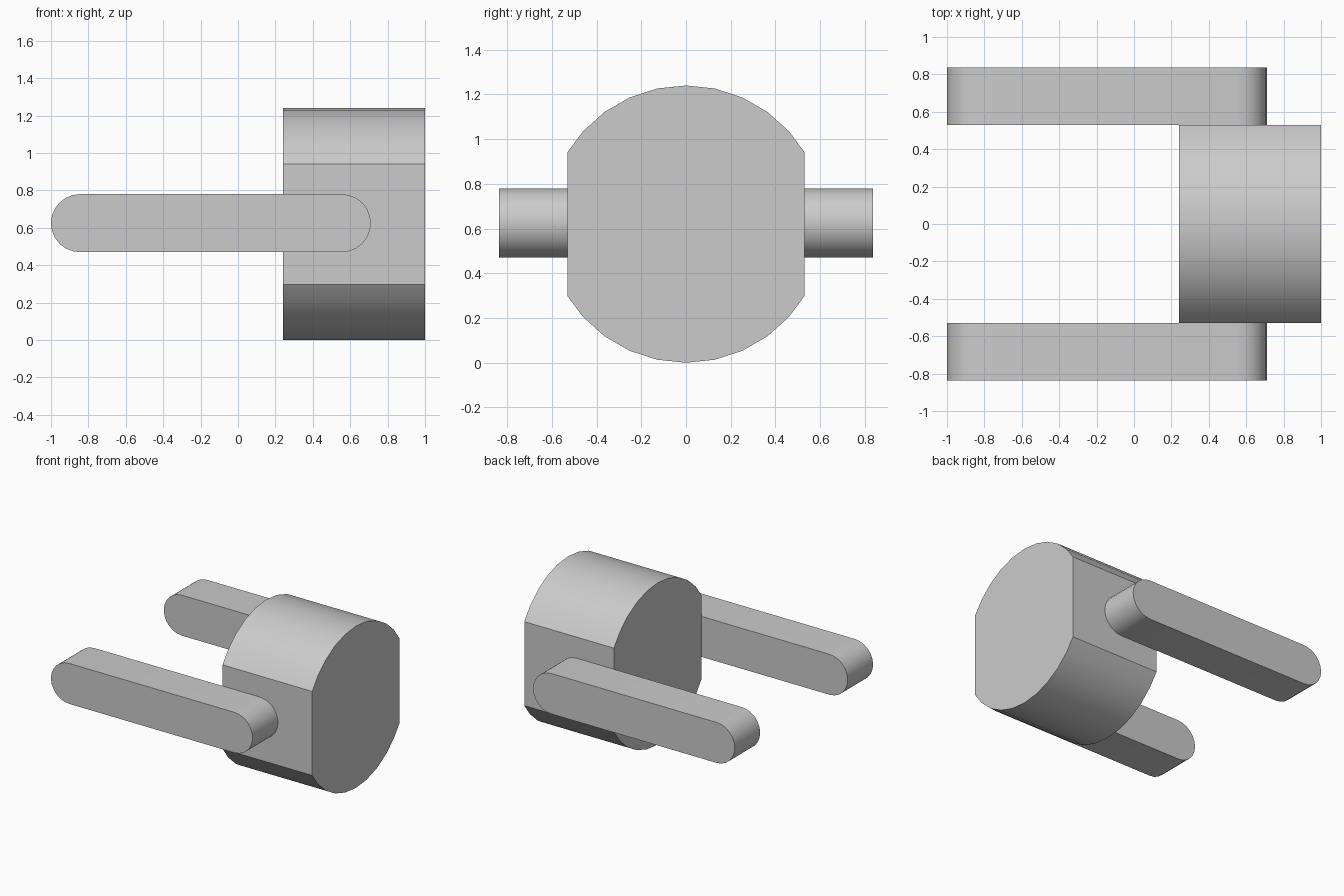
import bpy, bmesh
from math import sin, cos, pi, radians, asin

cube = bpy.data.objects.get("Cube")
if cube:
    bpy.data.objects.remove(cube, do_unlink=True)

grey = bpy.data.materials.new("light grey")
grey.use_nodes = True
colour = (0.6, 0.6, 0.6, 1)
grey.diffuse_color = colour
grey.node_tree.nodes["Principled BSDF"].inputs["Base Color"].default_value = colour


def extrude_profile(name, points, direction):
    """Extrude a flat outline into a solid with smooth curved sides."""
    bm = bmesh.new()
    face = bm.faces.new([bm.verts.new(p) for p in points])
    side = bmesh.ops.extrude_face_region(bm, geom=[face])["geom"]
    moved = [v for v in side if isinstance(v, bmesh.types.BMVert)]
    bmesh.ops.translate(bm, verts=moved, vec=direction)
    bmesh.ops.recalc_face_normals(bm, faces=bm.faces)
    mesh = bpy.data.meshes.new(name)
    bm.to_mesh(mesh)
    bm.free()
    mesh.materials.append(grey)
    obj = bpy.data.objects.new(name, mesh)
    bpy.context.collection.objects.link(obj)
    bpy.ops.object.select_all(action="DESELECT")
    obj.select_set(True)
    bpy.context.view_layer.objects.active = obj
    bpy.ops.object.shade_smooth_by_angle(angle=radians(25))
    return obj


# Drum along x with its two sides cut flat
RADIUS, FLAT, MID = 0.62, 0.53, 0.62
edge = asin(FLAT / RADIUS)
arc = [-edge] + [radians(12 * i) for i in range(-4, 5)] + [edge]
top = [(0.24, RADIUS * sin(a), MID + RADIUS * cos(a)) for a in arc]
bottom = [(x, -y, 2 * MID - z) for x, y, z in top]
extrude_profile("drum", top + bottom, (0.76, 0, 0))

# Round-ended arms on the flat sides
ARM_R, STEPS = 0.155, 12
outline = []
for centre, start in ((0.555, -pi / 2), (-0.845, pi / 2)):
    for i in range(STEPS + 1):
        a = start + pi * i / STEPS
        outline.append((centre + ARM_R * cos(a), 0.625 + ARM_R * sin(a)))
for name, sign in (("right_arm", -1), ("left_arm", 1)):
    extrude_profile(name, [(x, sign * FLAT, z) for x, z in outline],
                    (0, sign * 0.307, 0))
